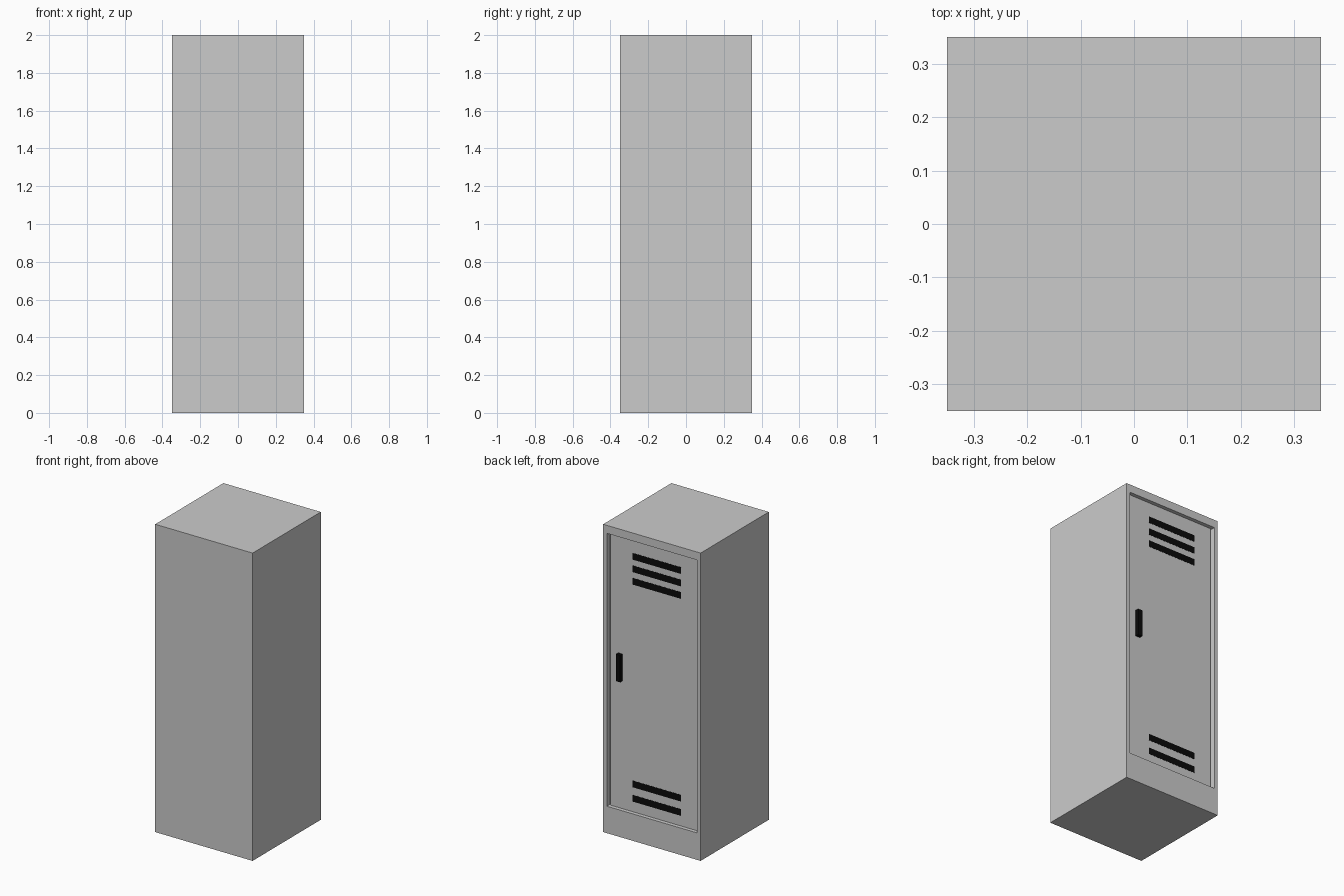
import bpy, bmesh

if "Cube" in bpy.data.objects:
    bpy.data.objects.remove(bpy.data.objects["Cube"])

black = bpy.data.materials.new("black")
black.diffuse_color = (0.003, 0.003, 0.003, 1)
black.use_nodes = True
black.node_tree.nodes["Principled BSDF"].inputs["Base Color"].default_value = black.diffuse_color


def box(name, x, y, z, mat=None):
    """Box from (min, max) ranges on each axis."""
    bm = bmesh.new()
    bmesh.ops.create_cube(bm, size=1)
    for v in bm.verts:
        v.co = [r[0] if c < 0 else r[1] for c, r in zip(v.co, (x, y, z))]
    mesh = bpy.data.meshes.new(name)
    bm.to_mesh(mesh)
    bm.free()
    if mat:
        mesh.materials.append(mat)
    ob = bpy.data.objects.new(name, mesh)
    bpy.context.collection.objects.link(ob)
    return ob


HALF, DOOR_X, DOOR_Z = 0.35, 0.314, (0.175, 1.948)
DOOR_Y = HALF - 0.025

# Cabinet with a door recess pushed into its +y face
cabinet = box("cabinet", (-HALF, HALF), (-HALF, HALF), (0, 2))
bm = bmesh.new()
bm.from_mesh(cabinet.data)
face = max(bm.faces, key=lambda f: f.calc_center_median().y)
bmesh.ops.inset_individual(bm, faces=[face], thickness=HALF - DOOR_X)
for v in face.verts:
    v.co.z = DOOR_Z[0] if v.co.z < 1 else DOOR_Z[1]
bmesh.ops.inset_individual(bm, faces=[face], thickness=0)
for v in face.verts:
    v.co.y = DOOR_Y - 0.01
bmesh.ops.recalc_face_normals(bm, faces=bm.faces)
bm.to_mesh(cabinet.data)
bm.free()

# Door panel filling the back of the recess
box("door", (-DOOR_X, DOOR_X), (DOOR_Y - 0.01, DOOR_Y), DOOR_Z)

# Vent slots: three at the top, two at the bottom
for i, top in enumerate((1.856, 1.775, 1.694, 0.377, 0.284)):
    box(f"vent_slot_{i + 1}", (-0.193, 0.157), (DOOR_Y - 0.005, DOOR_Y + 0.001),
        (top - 0.043, top), black)

# Handle
box("handle", (0.229, 0.26), (DOOR_Y - 0.005, HALF - 0.001), (1.005, 1.18), black)
